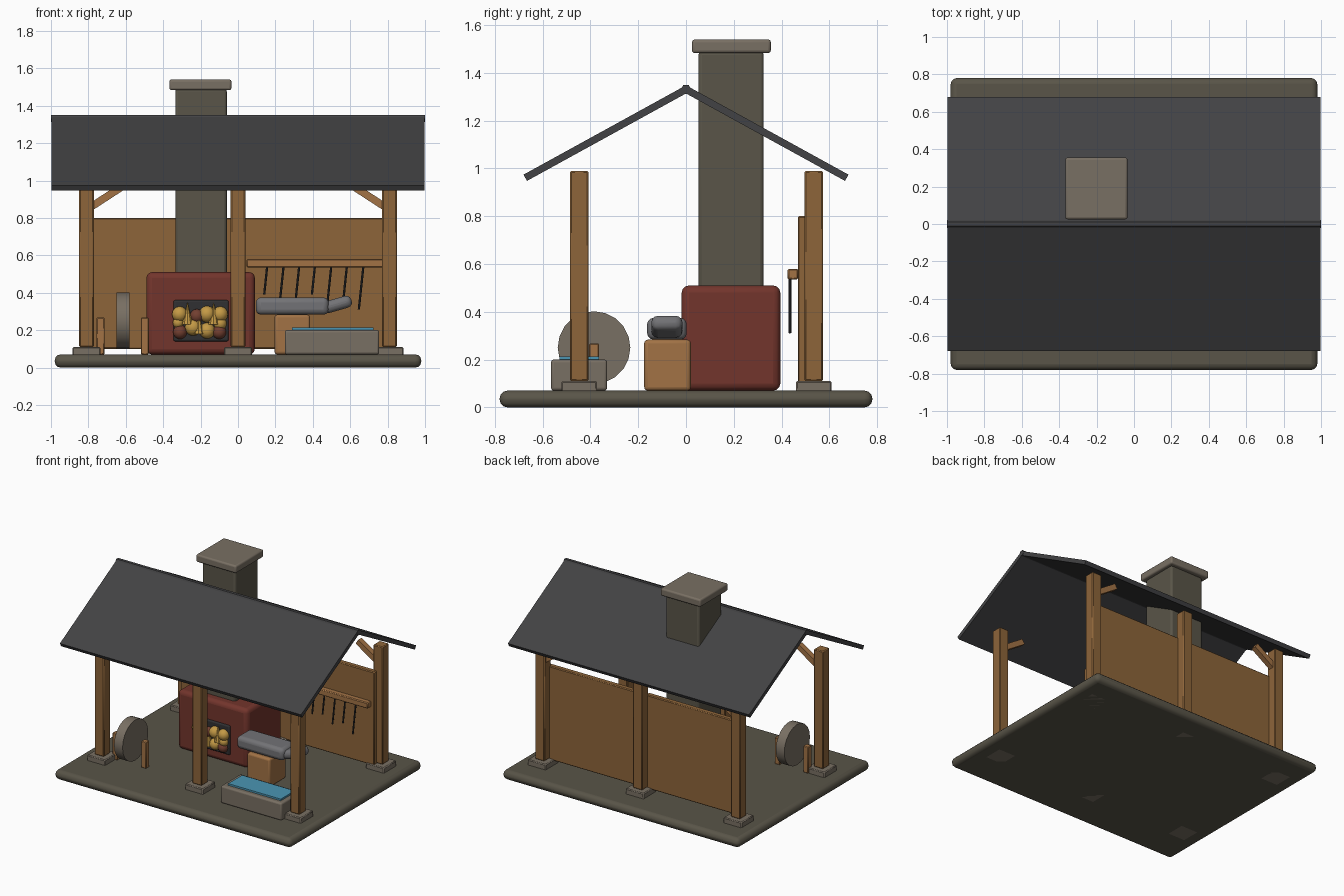
import bpy
from math import radians, atan2, hypot

if "Cube" in bpy.data.objects:
    bpy.data.objects.remove(bpy.data.objects["Cube"])


def material(name, r, g, b):
    m = bpy.data.materials.new(name)
    m.diffuse_color = (r, g, b, 1)
    m.use_nodes = True
    m.node_tree.nodes["Principled BSDF"].inputs["Base Color"].default_value = m.diffuse_color
    return m


WOOD = material("wood", 0.27, 0.13, 0.042)
PALE = material("pale_wood", 0.36, 0.17, 0.06)
SLATE = material("slate", 0.055, 0.055, 0.058)
EARTH = material("dark_stone", 0.10, 0.09, 0.065)
STONE = material("stone", 0.19, 0.16, 0.125)
BRICK = material("brick", 0.17, 0.035, 0.025)
IRON = material("iron", 0.17, 0.17, 0.18)
SOOT = material("soot", 0.03, 0.03, 0.032)
WATER = material("water", 0.07, 0.30, 0.45)
FIRE = material("fire", 0.55, 0.32, 0.06)
EMBER = material("ember", 0.17, 0.05, 0.03)


def finish(o, name, mat, bevel=0.0, segments=3):
    o.name = name
    o.data.materials.append(mat)
    if bevel:
        m = o.modifiers.new("bevel", 'BEVEL')
        m.width, m.segments = bevel, segments
        bpy.ops.object.shade_smooth_by_angle()
    return o


def box(name, x, y, z, mat, bevel=0.0, rot=(0, 0, 0), segments=3):
    """Box from (min, max) ranges, optionally turned about its centre."""
    bpy.ops.mesh.primitive_cube_add(size=1)
    o = bpy.context.object
    o.scale = [b - a for a, b in (x, y, z)]
    bpy.ops.object.transform_apply(location=False, rotation=False, scale=True)
    o.location = [(a + b) / 2 for a, b in (x, y, z)]
    o.rotation_euler = rot
    return finish(o, name, mat, bevel, segments)


def cylinder(name, loc, r, depth, sides, mat, rot=(0, 0, 0), top=None):
    bpy.ops.mesh.primitive_cone_add(vertices=sides, radius1=r, radius2=r if top is None else top,
                                    depth=depth, location=loc, rotation=rot)
    o = finish(bpy.context.object, name, mat)
    bpy.ops.object.shade_smooth_by_angle()
    return o


# Ground slab
box("floor_slab", (-0.98, 0.98), (-0.78, 0.78), (0, 0.07), EARTH, 0.032)

# Posts on stone pads, corner braces
for row, y in (("front", -0.447), ("back", 0.535)):
    for x in (-0.81, 0, 0.81):
        box(row + "_pad", (x - 0.075, x + 0.075), (y - 0.075, y + 0.075), (0, 0.11), STONE, 0.006, segments=1)
        box(row + "_post", (x - 0.039, x + 0.039), (y - 0.039, y + 0.039), (0.11, 0.99), WOOD, 0.006, segments=1)
    for s in (-1, 1):
        cx = s * 0.72
        box(row + "_brace", (cx - 0.115, cx + 0.115), (y - 0.02, y + 0.02), (0.882, 0.922), PALE,
            rot=(0, s * radians(33), 0))

# Back wall panels
for s in (-1, 1):
    box("back_wall_panel", sorted((s * 0.02, s * 0.8)), (0.468, 0.51), (0.10, 0.80), WOOD, 0.006, segments=1)

# Roof slopes and ridge
slope = atan2(0.37, 0.673)
length = hypot(0.37, 0.673)
for s in (-1, 1):
    cy = s * 0.3365
    box("roof_slope", (-0.998, 0.998), (cy - length / 2, cy + length / 2), (1.131, 1.161), SLATE,
        rot=(-s * slope, 0, 0))
cylinder("roof_ridge", (0, 0, 1.331), 0.022, 2.0, 6, SLATE, (0, radians(90), 0))

# Forge, chimney and cap
box("forge_body", (-0.49, 0.09), (-0.018, 0.395), (0.07, 0.51), BRICK, 0.03)
box("forge_mouth", (-0.345, -0.05), (-0.03, 0.05), (0.14, 0.36), SOOT, 0.01)
box("chimney", (-0.335, -0.06), (0.052, 0.325), (0.49, 1.49), EARTH, 0.015)
box("chimney_cap", (-0.367, -0.035), (0.025, 0.355), (1.483, 1.54), STONE, 0.012)

# Embers and flames in the forge mouth
for x, z, r, m in ((-0.312, 0.285, 0.042, FIRE), (-0.165, 0.285, 0.045, FIRE), (-0.095, 0.285, 0.042, FIRE),
                   (-0.24, 0.215, 0.045, FIRE), (-0.165, 0.197, 0.043, FIRE), (-0.095, 0.235, 0.035, FIRE),
                   (-0.32, 0.24, 0.03, FIRE), (-0.31, 0.19, 0.038, EMBER), (-0.1, 0.19, 0.038, EMBER),
                   (-0.22, 0.275, 0.038, EMBER)):
    bpy.ops.mesh.primitive_uv_sphere_add(segments=14, ring_count=8, radius=r, location=(x, -0.03, z))
    finish(bpy.context.object, "hot_coal", m)
    bpy.ops.object.shade_smooth()
for x, z in ((-0.27, 0.29), (-0.21, 0.24), (-0.13, 0.29)):
    cylinder("flame", (x, -0.045, z), 0.03, 0.12, 10, FIRE, top=0)

# Tool rack with hanging rods
box("tool_rail", (0.045, 0.775), (0.425, 0.47), (0.535, 0.58), PALE, 0.006, segments=1)
for i in range(7):
    drop = (0.15, 0.20, 0.17)[i % 3] if i < 6 else 0.23
    cylinder("hanging_tool", (0.148 + i * 0.085, 0.435, 0.54 - drop / 2), 0.006, drop, 8, SOOT,
             (0, radians(6), 0))

# Anvil on a block
box("anvil_block", (0.195, 0.385), (-0.175, 0.02), (0.07, 0.283), PALE, 0.015)
box("anvil_body", (0.095, 0.485), (-0.163, 0.003), (0.283, 0.375), IRON, 0.028)
box("anvil_horn", (0.45, 0.61), (-0.145, -0.015), (0.305, 0.37), IRON, 0.028, (0, radians(-16), 0))

# Water trough
box("trough", (0.25, 0.755), (-0.565, -0.33), (0.07, 0.20), STONE, 0.012)
box("trough_water", (0.29, 0.725), (-0.53, -0.365), (0.19, 0.213), WATER)

# Grinding wheel between two stakes
cylinder("grinding_wheel", (-0.615, -0.385, 0.25), 0.152, 0.07, 20, STONE, (0, radians(90), 0))
for x in (-0.735, -0.498):
    box("wheel_stake", (x - 0.021, x + 0.021), (-0.406, -0.364), (0.07, 0.267), PALE, 0.004, segments=1)
